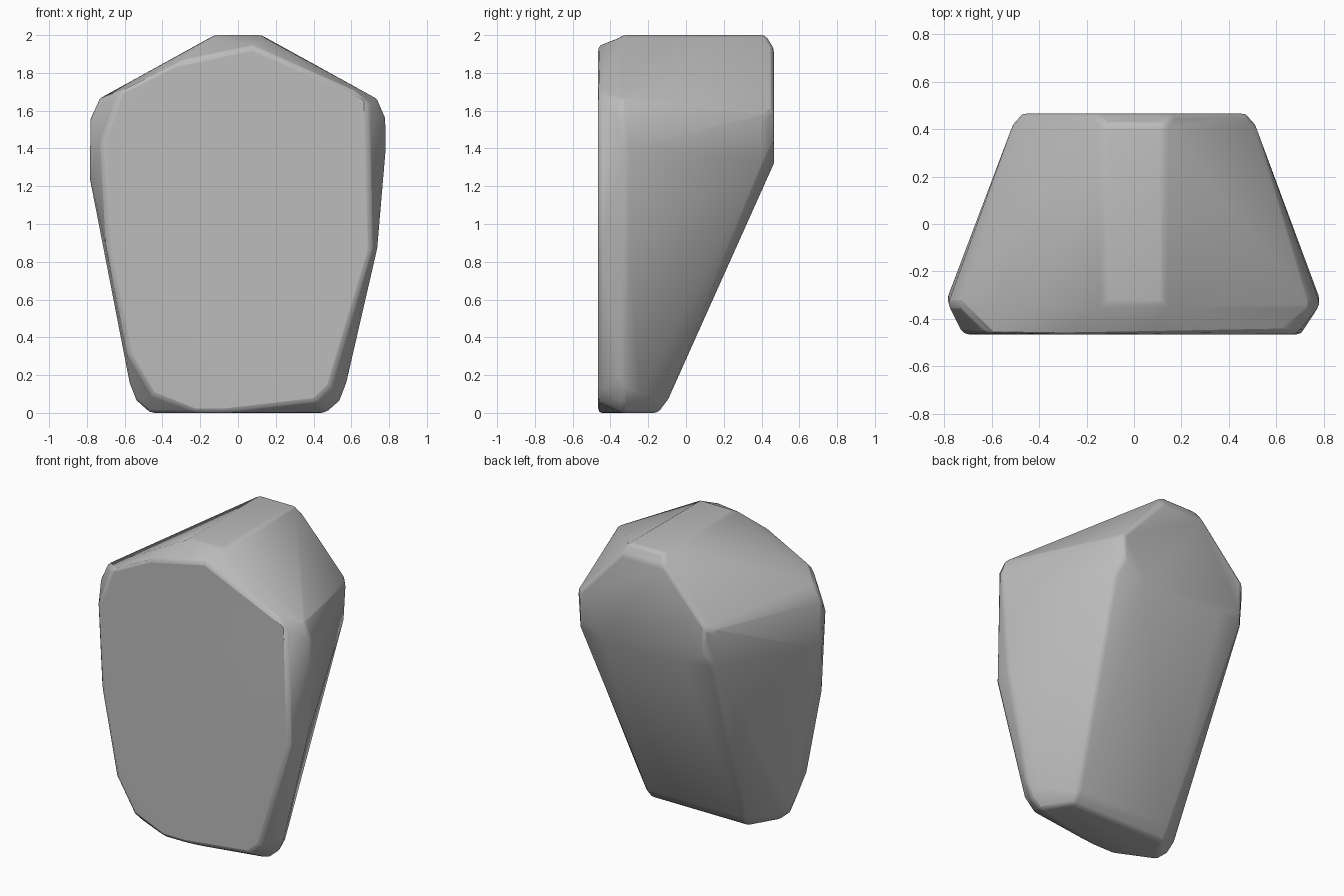
import bpy
import bmesh
import math

cube = bpy.data.objects.get("Cube")
if cube:
    bpy.data.objects.remove(cube, do_unlink=True)

# Stone colour
stone = bpy.data.materials.new("grey_stone")
stone.use_nodes = True
grey = (0.5, 0.5, 0.5, 1)
stone.diffuse_color = grey
stone.node_tree.nodes["Principled BSDF"].inputs["Base Color"].default_value = grey

# Outline of the rock at several depths: depth -> (x, z) on both sides
mirrored_rings = {
    -0.46: [(.62, 1.7), (.45, .1)],
    -0.34: [(.13, 2), (.74, 1.66), (.785, 1.56), (.575, .15), (.54, .06), (.47, 0)],
    -0.24: [(.52, .1)],
    -0.15: [(.36, 0)],
    -0.1: [(.36, .06)],
    0.42: [(.13, 2), (.51, 1.58), (.5, 1.33)],
    0.465: [(.16, 1.93), (.47, 1.6), (.46, 1.42), (.3, 1.32)],
}

# Uneven chips that break the symmetry
uneven_rings = {
    -0.465: [(.07, 1.94), (-.3, 1.86), (.69, 1.64), (.71, .87), (.49, .14), (.41, .06),
             (-.72, 1.42), (-.69, .85), (-.59, .34), (-.2, 0), (-.1, 0)],
    -0.32: [(.785, 1.4), (.74, .87), (-.79, 1.25)],
}


def boulder(name, both_sides, one_side):
    """Wrap a faceted skin around the outline rings."""
    bm = bmesh.new()
    for rings, sides in ((both_sides, (1, -1)), (one_side, (1,))):
        for y, outline in rings.items():
            for x, z in outline:
                for side in sides:
                    bm.verts.new((x * side, y, z))
    hull = bmesh.ops.convex_hull(bm, input=bm.verts)
    unused = {v for v in hull["geom_interior"] + hull["geom_unused"]
              if isinstance(v, bmesh.types.BMVert)}
    bmesh.ops.delete(bm, geom=list(unused), context="VERTS")
    bmesh.ops.dissolve_limit(bm, angle_limit=math.radians(1),
                             verts=bm.verts, edges=bm.edges)
    bmesh.ops.recalc_face_normals(bm, faces=bm.faces)
    mesh = bpy.data.meshes.new(name)
    bm.to_mesh(mesh)
    bm.free()
    obj = bpy.data.objects.new(name, mesh)
    bpy.context.collection.objects.link(obj)
    return obj


rock = boulder("boulder", mirrored_rings, uneven_rings)
rock.data.materials.append(stone)

# Soften the chipped corners
bevel = rock.modifiers.new("worn_edges", "BEVEL")
bevel.width = 0.02
bevel.segments = 2
bevel.angle_limit = math.radians(25)

bpy.ops.object.select_all(action="DESELECT")
rock.select_set(True)
bpy.context.view_layer.objects.active = rock
bpy.ops.object.shade_smooth_by_angle(angle=math.radians(40))
